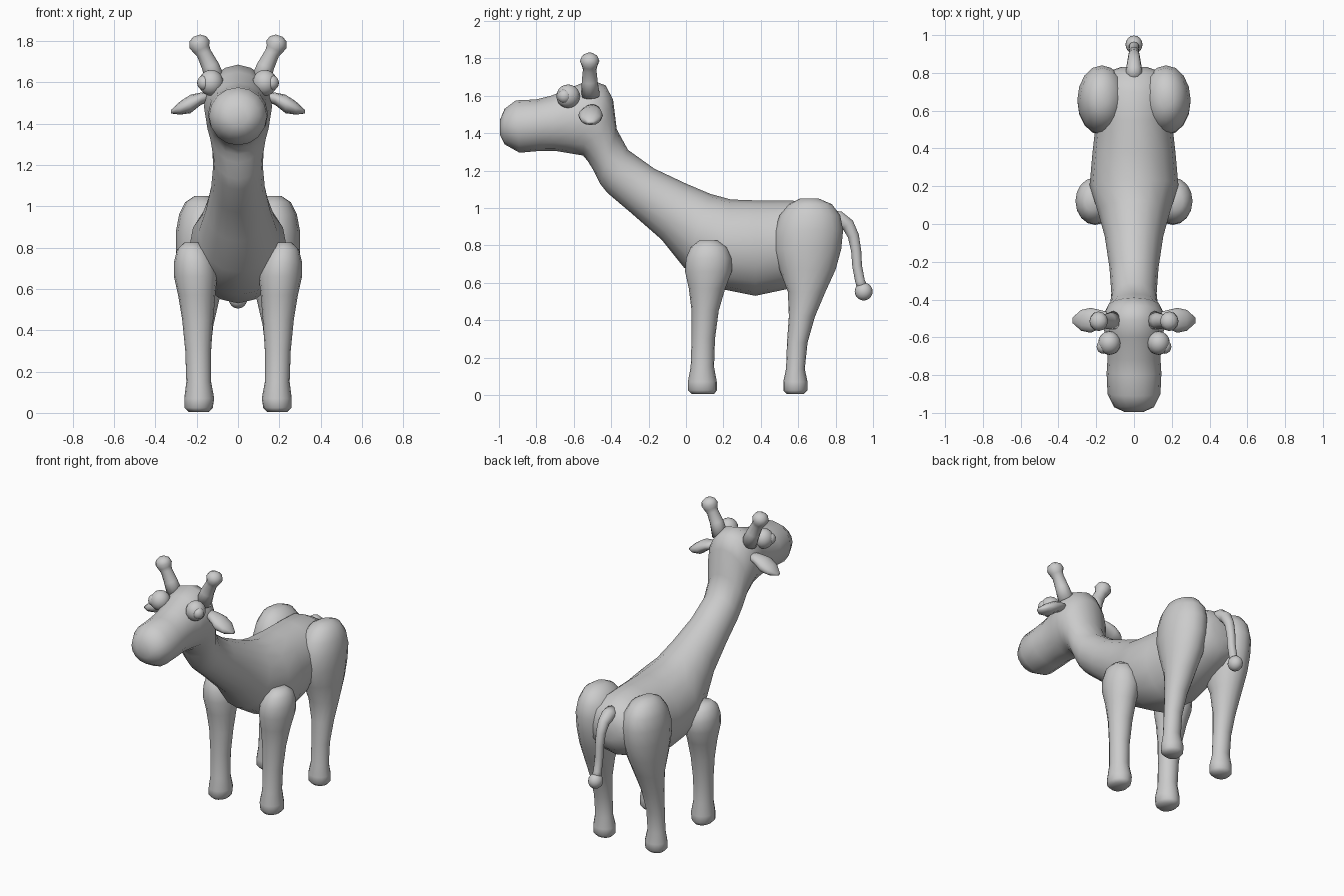
import bpy, bmesh, math
from mathutils import Vector

SIDES = 16


def loft(name, rings, sides=SIDES):
    """Skin a list of (centre, half_axis_u, half_axis_v) elliptical rings."""
    bm = bmesh.new()
    loops = []
    for c, u, v in rings:
        c, u, v = Vector(c), Vector(u), Vector(v)
        loops.append([bm.verts.new(c + u * math.cos(2 * math.pi * i / sides)
                                   + v * math.sin(2 * math.pi * i / sides))
                      for i in range(sides)])
    for a, b in zip(loops, loops[1:]):
        for i in range(sides):
            j = (i + 1) % sides
            bm.faces.new((a[i], a[j], b[j], b[i]))
    bm.faces.new(loops[0])
    bm.faces.new(loops[-1])
    bmesh.ops.recalc_face_normals(bm, faces=bm.faces)
    me = bpy.data.meshes.new(name)
    bm.to_mesh(me)
    bm.free()
    me.shade_smooth()
    ob = bpy.data.objects.new(name, me)
    bpy.context.collection.objects.link(ob)
    return ob


def limb(name, rows):
    """Upright loft from rows of (z, x0, x1, y0, y1)."""
    return loft(name, [(((x0 + x1) / 2, (y0 + y1) / 2, z),
                        ((x1 - x0) / 2, 0, 0), (0, (y1 - y0) / 2, 0))
                       for z, x0, x1, y0, y1 in rows])


def tube(name, rows, sides=12):
    """Round tube along rows of (x, y, z, radius)."""
    pts = [Vector(r[:3]) for r in rows]
    rings = []
    for i, r in enumerate(rows):
        d = (pts[min(i + 1, len(pts) - 1)] - pts[max(i - 1, 0)]).normalized()
        ref = Vector((1, 0, 0)) if abs(d.x) < 0.8 else Vector((0, 1, 0))
        u = (ref - d * ref.dot(d)).normalized()
        rings.append((pts[i], u * r[3], d.cross(u) * r[3]))
    return loft(name, rings, sides)


def ball(name, loc, size):
    bpy.ops.mesh.primitive_uv_sphere_add(segments=16, ring_count=10, radius=1, location=loc)
    ob = bpy.context.object
    ob.name = name
    ob.scale = size
    ob.data.shade_smooth()
    return ob


def mirror(ob):
    # Mirror across the x = 0 plane whatever the object's own origin
    m = ob.modifiers.new("mirror", 'MIRROR')
    m.mirror_object = centre
    return ob


centre = bpy.data.objects.new("mirror_centre", None)
centre.hide_render = True
bpy.context.collection.objects.link(centre)

# Head, neck and trunk: top point (y, z), bottom point (y, z), half width
spine = [
    (-0.995, 1.47, -0.995, 1.39, 0.05), (-0.97, 1.53, -0.97, 1.34, 0.105),
    (-0.91, 1.575, -0.89, 1.295, 0.14), (-0.80, 1.58, -0.78, 1.305, 0.145),
    (-0.72, 1.60, -0.70, 1.305, 0.14), (-0.60, 1.65, -0.61, 1.29, 0.15),
    (-0.51, 1.685, -0.55, 1.28, 0.165), (-0.43, 1.655, -0.525, 1.25, 0.16),
    (-0.39, 1.58, -0.50, 1.21, 0.145), (-0.37, 1.42, -0.46, 1.13, 0.125),
    (-0.31, 1.31, -0.42, 1.08, 0.12), (-0.17, 1.21, -0.29, 0.97, 0.13),
    (0.0, 1.13, -0.13, 0.83, 0.155), (0.13, 1.075, -0.01, 0.68, 0.19),
    (0.24, 1.045, 0.17, 0.57, 0.235), (0.38, 1.04, 0.37, 0.53, 0.22),
    (0.55, 1.04, 0.56, 0.57, 0.20), (0.70, 1.03, 0.74, 0.65, 0.20),
    (0.79, 0.98, 0.81, 0.71, 0.16), (0.83, 0.91, 0.83, 0.78, 0.07),
]
loft("body_neck_head", [((0, (yt + yb) / 2, (zt + zb) / 2), (w, 0, 0),
                         (0, (yt - yb) / 2, (zt - zb) / 2))
                        for yt, zt, yb, zb, w in spine])

# Front legs
mirror(limb("front_leg", [
    (0.005, 0.14, 0.24, 0.03, 0.15), (0.025, 0.122, 0.26, 0.01, 0.165),
    (0.07, 0.115, 0.26, 0.01, 0.165), (0.15, 0.13, 0.25, 0.025, 0.15),
    (0.30, 0.13, 0.255, 0.03, 0.155), (0.45, 0.12, 0.27, 0.03, 0.175),
    (0.57, 0.11, 0.29, 0.015, 0.21), (0.66, 0.10, 0.31, -0.005, 0.245),
    (0.73, 0.11, 0.31, 0.0, 0.245), (0.79, 0.14, 0.295, 0.025, 0.22),
    (0.825, 0.18, 0.26, 0.07, 0.17)]))

# Hind legs with heavy thighs
mirror(limb("hind_leg", [
    (0.005, 0.14, 0.24, 0.54, 0.63), (0.025, 0.122, 0.26, 0.52, 0.65),
    (0.07, 0.12, 0.26, 0.52, 0.65), (0.14, 0.135, 0.25, 0.535, 0.635),
    (0.28, 0.135, 0.25, 0.54, 0.65), (0.42, 0.12, 0.26, 0.55, 0.69),
    (0.55, 0.09, 0.275, 0.545, 0.745), (0.67, 0.06, 0.29, 0.50, 0.80),
    (0.78, 0.04, 0.30, 0.47, 0.83), (0.88, 0.04, 0.30, 0.475, 0.84),
    (0.96, 0.05, 0.285, 0.50, 0.825), (1.02, 0.09, 0.255, 0.55, 0.78),
    (1.05, 0.14, 0.21, 0.61, 0.71)]))

# Horns with knobs
mirror(tube("horn", [
    (0.105, -0.51, 1.60, 0.05), (0.135, -0.515, 1.68, 0.042),
    (0.165, -0.515, 1.74, 0.036), (0.177, -0.515, 1.76, 0.042),
    (0.187, -0.515, 1.785, 0.052), (0.195, -0.515, 1.81, 0.042),
    (0.20, -0.515, 1.825, 0.018)]))

# Ears: x, y, z, half depth, half height
ear = [(0.12, -0.50, 1.535, 0.03, 0.022), (0.18, -0.505, 1.52, 0.05, 0.03),
       (0.23, -0.51, 1.495, 0.066, 0.045), (0.28, -0.51, 1.475, 0.055, 0.032),
       (0.325, -0.51, 1.457, 0.015, 0.008)]
mirror(loft("ear", [((x, y, z), (0, a, 0), (0, 0, b)) for x, y, z, a, b in ear], 12))

# Eyes and pupils
mirror(ball("eye", (0.13, -0.63, 1.597), (0.06, 0.063, 0.063)))
mirror(ball("pupil", (0.163, -0.65, 1.597), (0.035, 0.037, 0.037)))

# Tail with a tuft
tube("tail", [
    (0, 0.77, 0.94, 0.048), (0, 0.82, 0.94, 0.042), (0, 0.865, 0.91, 0.035),
    (0, 0.895, 0.85, 0.03), (0, 0.91, 0.77, 0.027), (0, 0.915, 0.69, 0.026),
    (0, 0.93, 0.61, 0.026), (0, 0.95, 0.56, 0.03)])
ball("tail_tuft", (0, 0.95, 0.553), (0.045, 0.048, 0.048))
